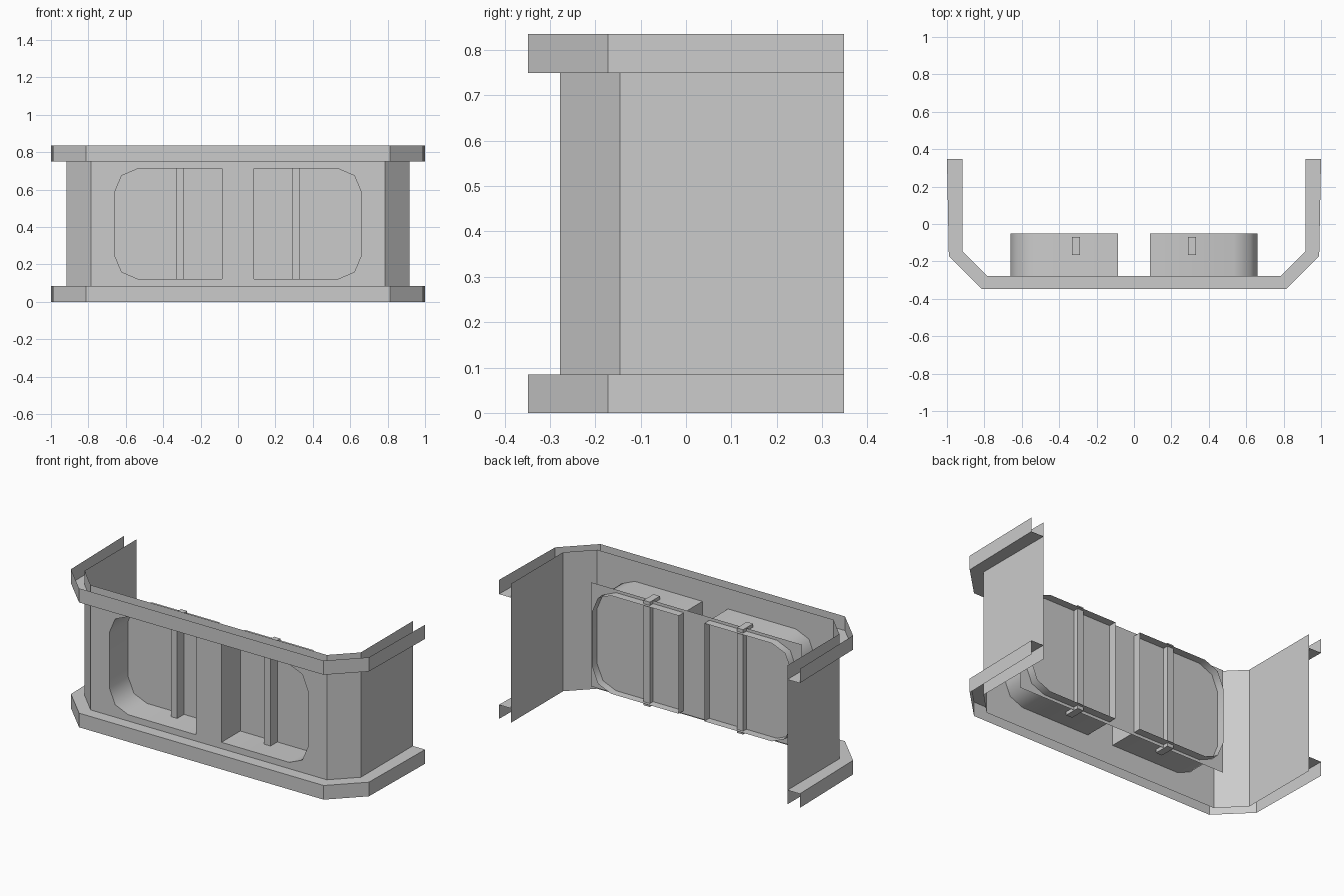
import bpy, bmesh, math

if "Cube" in bpy.data.objects:
    bpy.data.objects.remove(bpy.data.objects["Cube"])

H, RAIL, WALL_Y, GLASS_Y, BACK_Y = 0.835, 0.085, -0.278, -0.10, -0.052


def make(name, bm, normals=True):
    if normals:
        bmesh.ops.recalc_face_normals(bm, faces=bm.faces)
    me = bpy.data.meshes.new(name)
    bm.to_mesh(me)
    bm.free()
    ob = bpy.data.objects.new(name, me)
    bpy.context.collection.objects.link(ob)
    return ob


def mirrored(half):
    return half + [(-x, y) for x, y in reversed(half)]


def ribbon(bm, a, b, closed=False):
    """Strip of quads between two equal-length point lists."""
    va = [bm.verts.new(p) for p in a]
    vb = [bm.verts.new(p) for p in b]
    n = len(a)
    for i in range(n if closed else n - 1):
        j = (i + 1) % n
        bm.faces.new((va[i], va[j], vb[j], vb[i]))


def at(path, z):
    return [(x, y, z) for x, y in path]


outer = mirrored([(-1.0, 0.348), (-0.99, -0.172), (-0.813, -0.348)])
inner = mirrored([(-0.918, 0.348), (-0.918, -0.145), (-0.785, WALL_Y)])

# Top and bottom rails: outer band plus a ledge reaching the inner wall
for name, ledge_z, edge_z in (("bottom_rail", RAIL, 0.0), ("top_rail", H - RAIL, H)):
    bm = bmesh.new()
    ribbon(bm, at(outer, edge_z), at(outer, ledge_z))
    ribbon(bm, at(outer, ledge_z), at(inner, ledge_z))
    bmesh.ops.remove_doubles(bm, verts=bm.verts, dist=1e-5)
    make(name, bm)

# Side walls with angled corners
for name, path in (("left_wall", inner[:3]), ("right_wall", inner[3:])):
    bm = bmesh.new()
    ribbon(bm, at(path, 0), at(path, H))
    make(name, bm)

# Window outline: square on the inner side, rounded on the outer side
upper = [(0.085, 0.712), (0.535, 0.712), (0.622, 0.675), (0.66, 0.585)]
outline = upper + [(x, H - z) for x, z in reversed(upper)]


def window(s, y):
    return [(s * x, y, z) for x, z in outline]


# Front wall with two window openings
bm = bmesh.new()
rect = [(sx * 0.785, WALL_Y, z) for sx, z in ((-1, 0), (1, 0), (1, H), (-1, H))]
for loop in (rect, window(1, WALL_Y), window(-1, WALL_Y)):
    vs = [bm.verts.new(p) for p in loop]
    for i, v in enumerate(vs):
        bm.edges.new((v, vs[(i + 1) % len(vs)]))
bmesh.ops.triangle_fill(bm, use_beauty=True, use_dissolve=False,
                        edges=bm.edges[:], normal=(0, -1, 0))
make("front_wall", bm)

for side, s in (("left", -1), ("right", 1)):
    # Deep window surround
    bm = bmesh.new()
    ribbon(bm, window(s, WALL_Y), window(s, BACK_Y), closed=True)
    ob = make(side + "_window_frame", bm)
    bpy.context.view_layer.objects.active = ob
    ob.select_set(True)
    bpy.ops.object.shade_smooth_by_angle(angle=math.radians(55))
    ob.select_set(False)

    # Upright window bar passing through the pane
    bm = bmesh.new()
    bmesh.ops.create_cube(bm, size=1)
    for v in bm.verts:
        v.co.x = s * 0.31 + v.co.x * 0.042
        v.co.y = -0.117 + v.co.y * 0.095
        v.co.z = H / 2 + v.co.z * 0.63
    make(side + "_window_bar", bm)

# Single pane behind both windows
bm = bmesh.new()
ribbon(bm, [(-0.70, GLASS_Y, 0.105), (0.70, GLASS_Y, 0.105)],
       [(-0.70, GLASS_Y, 0.73), (0.70, GLASS_Y, 0.73)])
make("window_pane", bm)
